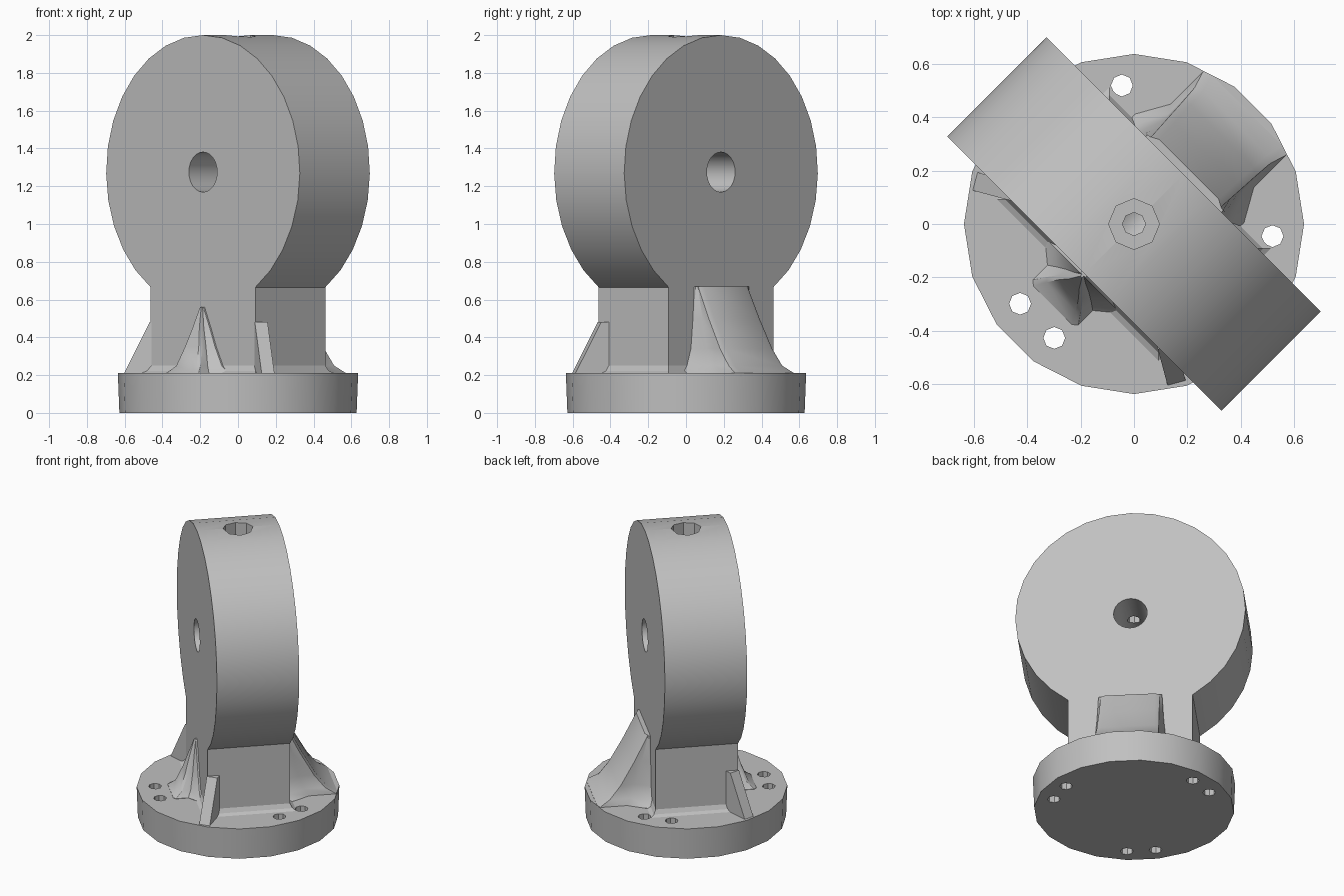
import bpy, bmesh
from math import sin, cos, pi, radians, asin
from mathutils import Matrix, Vector

cube = bpy.data.objects.get("Cube")
if cube:
    bpy.data.objects.remove(cube, do_unlink=True)

grey = bpy.data.materials.new("grey metal")
grey.use_nodes = True
colour = (0.53, 0.53, 0.53, 1)
grey.diffuse_color = colour
grey.node_tree.nodes["Principled BSDF"].inputs["Base Color"].default_value = colour

DIAG = 45            # the disc axis points along this direction
HALF_T = 0.262       # half thickness of disc and neck
NECK_W = 0.392       # half width of neck
DISC_R, DISC_Z = 0.725, 1.275
BASE_TOP = 0.21


def finish(bm, name, turn=0):
    bmesh.ops.recalc_face_normals(bm, faces=bm.faces[:])
    bm.transform(Matrix.Rotation(radians(turn), 4, "Z"))
    mesh = bpy.data.meshes.new(name)
    bm.to_mesh(mesh)
    bm.free()
    ob = bpy.data.objects.new(name, mesh)
    bpy.context.collection.objects.link(ob)
    mesh.materials.append(grey)
    return ob


def loft(name, rings, turn=0):
    """Skin a stack of equal-length point rings and cap both ends."""
    bm = bmesh.new()
    loops = [[bm.verts.new(p) for p in ring] for ring in rings]
    n = len(loops[0])
    for a, b in zip(loops, loops[1:]):
        for i in range(n):
            j = (i + 1) % n
            bm.faces.new((a[i], a[j], b[j], b[i]))
    bm.faces.new(loops[0])
    bm.faces.new(loops[-1])
    return finish(bm, name, turn)


def drum(name, r1, r2, z1, z2, sides, x=0, y=0, matrix=Matrix()):
    bm = bmesh.new()
    place = matrix @ Matrix.Translation((x, y, (z1 + z2) / 2))
    bmesh.ops.create_cone(bm, cap_ends=True, segments=sides, radius1=r1,
                          radius2=r2, depth=z2 - z1, matrix=place)
    return finish(bm, name)


def select(ob):
    bpy.ops.object.select_all(action="DESELECT")
    ob.select_set(True)
    bpy.context.view_layer.objects.active = ob


def cut(ob, cutter):
    cutter.hide_render = True
    mod = ob.modifiers.new("hole", "BOOLEAN")
    mod.operation, mod.solver, mod.object = "DIFFERENCE", "EXACT", cutter
    select(ob)
    bpy.ops.object.modifier_apply(modifier=mod.name)
    bpy.data.objects.remove(cutter, do_unlink=True)


def smooth(ob):
    select(ob)
    bpy.ops.object.shade_smooth_by_angle(angle=radians(30))


# Round base with three pairs of bolt holes
base = drum("base_flange", 0.628, 0.636, 0, BASE_TOP, 20)
for pair in (105, 225, 345):
    for side in (-10, 10):
        a = radians(pair + side)
        cut(base, drum("bolt_cutter", 0.041, 0.041, -0.1, 0.4, 8,
                       0.52 * cos(a), 0.52 * sin(a)))

# Upright disc and neck as one extruded keyhole profile
start = asin(NECK_W / DISC_R)
steps = 26
outline = [(-NECK_W, 0.15)]
for i in range(steps + 1):
    a = start + (2 * pi - 2 * start) * i / steps
    outline.append((-DISC_R * sin(a), DISC_Z - DISC_R * cos(a)))
outline.append((NECK_W, 0.15))
disc = loft("disc_and_neck",
            [[(x, y, z) for y, z in outline] for x in (-HALF_T, HALF_T)], DIAG)

# Axle bore through the disc, stepped bore down from its top
across = Matrix.Rotation(radians(DIAG), 4, "Z") @ Matrix.Rotation(pi / 2, 4, "Y")
axle = Matrix.Translation((0, 0, DISC_Z)) @ across
cut(disc, drum("axle_cutter", 0.106, 0.106, -0.5, 0.5, 24, matrix=axle))
cut(disc, drum("counterbore_cutter", 0.095, 0.095, 1.8, 2.2, 8))
cut(disc, drum("screw_cutter", 0.043, 0.043, DISC_Z, 2.1, 8))

# Small concave fillet around the foot of the neck
skirt = []
for z, grow in ((0.19, 0.035), (BASE_TOP, 0.035), (0.222, 0.014), (0.25, 0)):
    x, y = HALF_T + grow, NECK_W + grow
    skirt.append([(-x, -y, z), (x, -y, z), (x, y, z), (-x, y, z)])
fillet = loft("neck_fillet", skirt, DIAG)


# Flared gussets: rings of height, reach, width at the neck, width at the tip
def gusset(name, levels, turn):
    rings = []
    for z, reach, near, far in levels:
        mid = HALF_T + (reach - HALF_T) * 0.45
        half = [(0.2, near), (HALF_T + 0.01, near), (mid, far), (reach - 0.015, far),
                (reach, far * 0.85)]
        rings.append([(s, w, z) for s, w in half]
                     + [(s, -w, z) for s, w in reversed(half)])
    return loft(name, rings, turn)


back = gusset("back_gusset", [
    (0.19, 0.60, 0.30, 0.22), (0.212, 0.60, 0.30, 0.22), (0.25, 0.535, 0.255, 0.20),
    (0.34, 0.465, 0.225, 0.195), (0.50, 0.375, 0.21, 0.19),
    (0.67, 0.29, 0.20, 0.185)], DIAG)
front = gusset("front_gusset", [
    (0.19, 0.43, 0.20, 0.12), (0.212, 0.43, 0.20, 0.12), (0.25, 0.385, 0.15, 0.09),
    (0.35, 0.345, 0.10, 0.06), (0.45, 0.315, 0.06, 0.03),
    (0.56, 0.28, 0.012, 0.005)], DIAG + 180)

# Thin sloping ribs at two corners of the neck
rib_side = [(0.38, 0.19), (0.38, 0.48), (0.475, 0.48), (0.615, BASE_TOP), (0.615, 0.19)]
for name, turn in (("front_rib", 285), ("right_rib", 165)):
    loft(name, [[(r, y, z) for r, z in rib_side] for y in (-0.035, 0.035)], turn)

for ob in (base, disc, fillet, back, front):
    smooth(ob)
